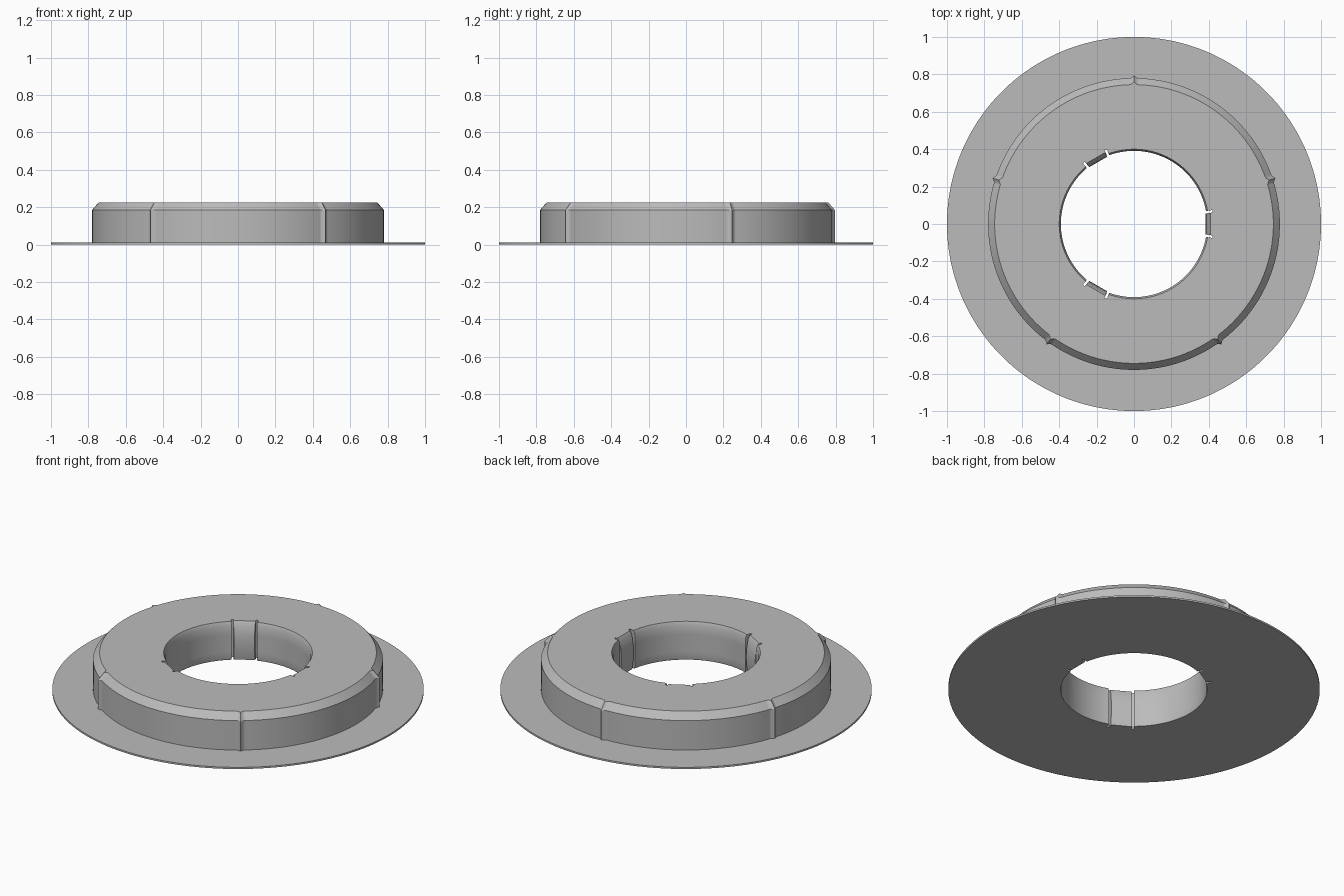
import bpy, bmesh, math

if "Cube" in bpy.data.objects:
    bpy.data.objects.remove(bpy.data.objects["Cube"])

grey = bpy.data.materials.new("light grey")
grey.diffuse_color = (0.5, 0.5, 0.5, 1)
grey.use_nodes = True
grey.node_tree.nodes["Principled BSDF"].inputs["Base Color"].default_value = grey.diffuse_color

RIDGES = [90 + 72 * k for k in range(5)]     # grip ridges on the outer wall
TABS = [0, 120, 240]                         # spring tabs in the bore
EPS = 0.03
SLIT_IN, SLIT_OUT = 8.3, 10.1                # slit edges either side of a tab


def offset(a, centre):
    return abs((a - centre + 180) % 360 - 180)


def ridge(a):
    d = min(offset(a, c) for c in RIDGES)
    return 0.016 * max(0, 1 - d / 1.6) ** 1.5


def bore(a, tab_r, wall_r):
    """Bore radius at an angle: plain wall, slit or tab."""
    d = min(offset(a, c) for c in TABS)
    if d > SLIT_OUT + EPS / 2:
        return wall_r
    if d > SLIT_IN + EPS / 2:
        return 0.425
    return tab_r / math.cos(math.radians(d)) * 0.99


# angular stations: even steps plus the edges of ridges, slits and tabs
angles = {float(a) for a in range(0, 360, 2)}
for c in RIDGES:
    angles = {a for a in angles if offset(a, c) > 1.7}
    angles |= {(c + d) % 360 for d in (-1.6, -1.0, -0.4, 0, 0.4, 1.0, 1.6)}
for c in TABS:
    for s in (-1, 1):
        for d in (SLIT_IN, SLIT_OUT):
            angles |= {(c + s * d) % 360, (c + s * (d + EPS)) % 360}
angles = sorted(angles)

# closed section at each station: flange, wall, chamfer, top, bore
bm = bmesh.new()
rings = []
for a in angles:
    b = ridge(a)
    section = [
        (1.0, 0.0), (1.0, 0.01),
        (0.78 + b, 0.01), (0.78 + b, 0.185), (0.745 + b, 0.225),
        (bore(a, 0.412, 0.400), 0.225), (bore(a, 0.400, 0.391), 0.205),
        (bore(a, 0.390, 0.391), 0.15), (bore(a, 0.387, 0.391), 0.10),
        (bore(a, 0.390, 0.391), 0.05), (bore(a, 0.396, 0.391), 0.01),
        (bore(a, 0.398, 0.394), 0.0),
    ]
    t = math.radians(a)
    rings.append([bm.verts.new((r * math.cos(t), r * math.sin(t), z)) for r, z in section])

for i, ring in enumerate(rings):
    nxt = rings[(i + 1) % len(rings)]
    for j in range(len(ring)):
        k = (j + 1) % len(ring)
        bm.faces.new((ring[j], nxt[j], nxt[k], ring[k]))
bmesh.ops.recalc_face_normals(bm, faces=bm.faces)

mesh = bpy.data.meshes.new("flanged_ring")
bm.to_mesh(mesh)
bm.free()
mesh.materials.append(grey)
body = bpy.data.objects.new("flanged_ring", mesh)
bpy.context.collection.objects.link(body)
bpy.context.view_layer.objects.active = body
body.select_set(True)
bpy.ops.object.shade_smooth_by_angle(angle=math.radians(25))
